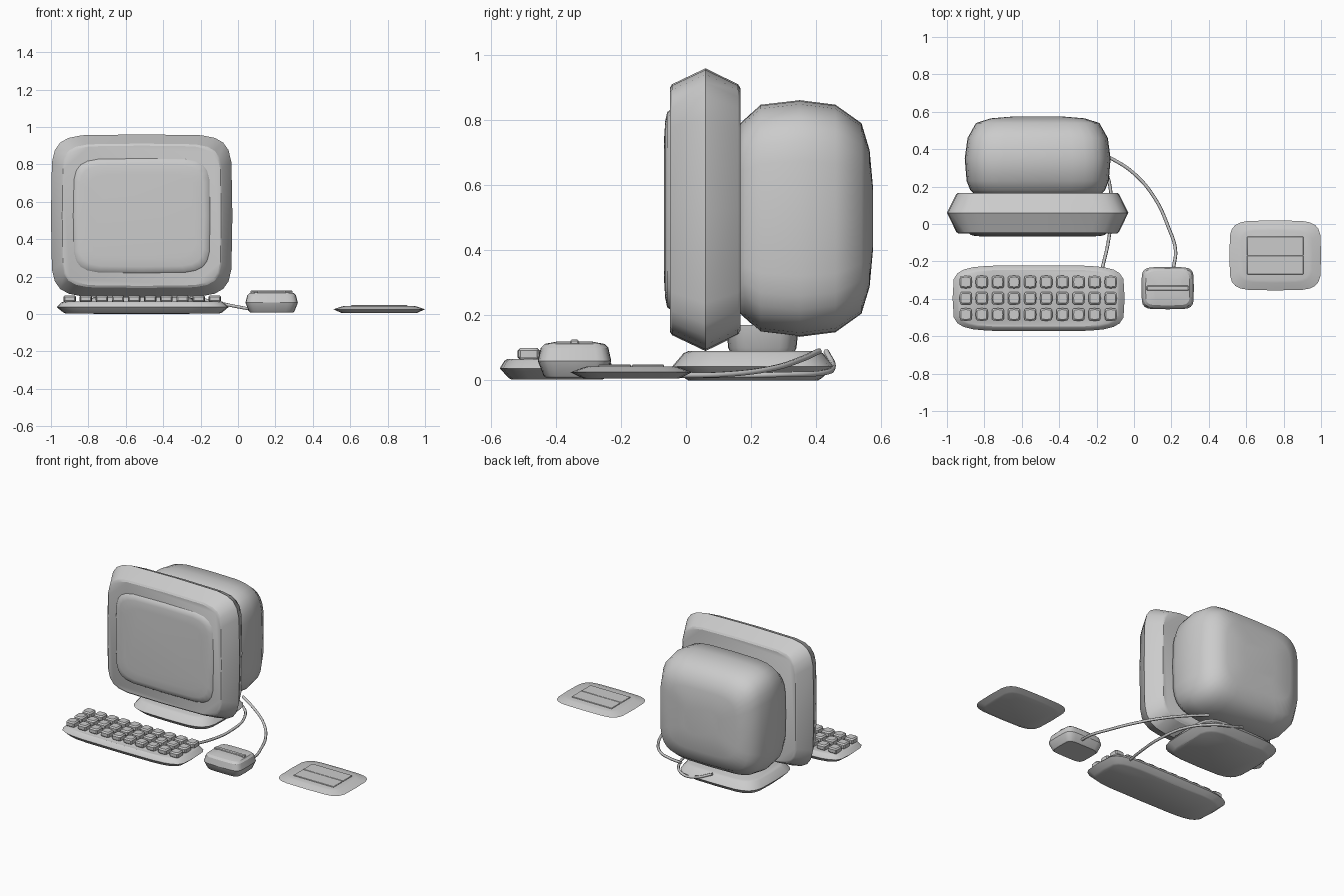
import bpy, bmesh, math
from mathutils import Vector

if "Cube" in bpy.data.objects:
    bpy.data.objects.remove(bpy.data.objects["Cube"], do_unlink=True)

# One plain colour for everything
grey = bpy.data.materials.new("plain_grey")
grey.use_nodes = True
grey.diffuse_color = (0.6, 0.6, 0.6, 1)
grey.node_tree.nodes["Principled BSDF"].inputs["Base Color"].default_value = (0.6, 0.6, 0.6, 1)


def finish(obj, angle=30):
    """Give an object its colour and smooth shading."""
    obj.data.materials.append(grey)
    bpy.ops.object.select_all(action='DESELECT')
    obj.select_set(True)
    bpy.context.view_layer.objects.active = obj
    bpy.ops.object.shade_smooth_by_angle(angle=math.radians(angle))


def outline(hw, hh, power, count):
    """Soft-cornered rectangle as a list of 2D points."""
    pts = []
    for i in range(count):
        t = 2 * math.pi * i / count
        c, s = math.cos(t), math.sin(t)
        pts.append((math.copysign(abs(c) ** (2 / power), c) * hw,
                    math.copysign(abs(s) ** (2 / power), s) * hh))
    return pts


def loft(name, centre, axis, sections, power=6, count=24, angle=30):
    """Skin soft rectangles (position, half width, half height) along an axis."""
    bm = bmesh.new()
    rings = []
    for pos, hw, hh in sections:
        ring = []
        for u, v in outline(hw, hh, power, count):
            offset = (u, pos, v) if axis == 'Y' else (u, v, pos)
            ring.append(bm.verts.new(Vector(centre) + Vector(offset)))
        rings.append(ring)
    for a, b in zip(rings, rings[1:]):
        for i in range(count):
            j = (i + 1) % count
            bm.faces.new((a[i], a[j], b[j], b[i]))
    bm.faces.new(rings[0])
    bm.faces.new(rings[-1])
    bmesh.ops.recalc_face_normals(bm, faces=bm.faces)
    mesh = bpy.data.meshes.new(name)
    bm.to_mesh(mesh)
    bm.free()
    obj = bpy.data.objects.new(name, mesh)
    bpy.context.collection.objects.link(obj)
    finish(obj, angle)
    return obj


def slab(name, centre, size, bevel=0.004):
    bpy.ops.mesh.primitive_cube_add(size=1, location=centre)
    obj = bpy.context.object
    obj.name = name
    obj.scale = size
    bpy.ops.object.transform_apply(location=False, rotation=False, scale=True)
    mod = obj.modifiers.new("soft_edges", 'BEVEL')
    mod.width = bevel
    mod.segments = 1
    finish(obj)


def cord(name, points, radius=0.009):
    curve = bpy.data.curves.new(name, 'CURVE')
    curve.dimensions = '3D'
    curve.bevel_depth = radius
    curve.bevel_resolution = 1
    curve.resolution_u = 6
    curve.use_fill_caps = True
    spline = curve.splines.new('BEZIER')
    spline.bezier_points.add(len(points) - 1)
    for bp, p in zip(spline.bezier_points, points):
        bp.co = p
        bp.handle_left_type = bp.handle_right_type = 'AUTO'
    obj = bpy.data.objects.new(name, curve)
    bpy.context.collection.objects.link(obj)
    curve.materials.append(grey)


MX, MZ = -0.515, 0.525   # monitor centre

# Monitor: front frame, bulging screen and rear case
loft("monitor_frame", (MX, 0, MZ), 'Y', [
    (-0.05, 0.425, 0.375), (-0.043, 0.435, 0.386), (0.06, 0.485, 0.435),
    (0.16, 0.435, 0.386), (0.167, 0.425, 0.375)], power=6.5)
loft("monitor_screen", (MX, 0, MZ), 'Y', [
    (-0.045, 0.37, 0.31), (-0.058, 0.36, 0.3), (-0.064, 0.335, 0.272),
    (-0.067, 0.29, 0.225)], power=6, angle=60)
loft("monitor_case", (MX, 0, 0.498), 'Y', [
    (0.16, 0.34, 0.285), (0.18, 0.36, 0.305), (0.23, 0.38, 0.35),
    (0.35, 0.39, 0.364), (0.46, 0.375, 0.35), (0.54, 0.33, 0.293),
    (0.565, 0.25, 0.21), (0.575, 0.13, 0.1)], power=4.5, count=32, angle=60)

# Stand: neck and foot
loft("stand_neck", (MX, 0.235, 0), 'Z', [
    (0.07, 0.13, 0.09), (0.1, 0.15, 0.105), (0.17, 0.16, 0.112)], power=4)
loft("stand_foot", (MX, 0.207, 0), 'Z', [
    (0, 0.255, 0.2), (0.006, 0.265, 0.21), (0.042, 0.3, 0.25),
    (0.083, 0.27, 0.215), (0.09, 0.255, 0.2)], power=4.5)

# Keyboard with three rows of ten keys
loft("keyboard_body", (-0.51, -0.397, 0), 'Z', [
    (0.002, 0.41, 0.14), (0.008, 0.425, 0.15), (0.037, 0.46, 0.176),
    (0.06, 0.435, 0.162), (0.066, 0.425, 0.152)], power=5)
for row in range(3):
    for col in range(10):
        loft(f"key_{row + 1}_{col + 1}",
             (-0.9 + col * 0.0862, -0.31 - row * 0.087, 0), 'Z', [
                 (0.062, 0.027, 0.027), (0.071, 0.033, 0.034),
                 (0.092, 0.033, 0.034), (0.1, 0.026, 0.026)],
             power=5, count=12)

# Mouse with a raised button bar
loft("mouse_body", (0.18, -0.343, 0), 'Z', [
    (0.008, 0.115, 0.088), (0.014, 0.122, 0.095), (0.06, 0.14, 0.113),
    (0.1, 0.13, 0.104), (0.112, 0.118, 0.092), (0.119, 0.075, 0.055)], power=5.5)
slab("mouse_button", (0.18, -0.343, 0.114), (0.225, 0.026, 0.022))

# Mouse pad with two flat panels on top
loft("mouse_pad", (0.755, -0.168, 0), 'Z', [
    (0.005, 0.2, 0.145), (0.009, 0.21, 0.155), (0.025, 0.245, 0.187),
    (0.04, 0.2, 0.147), (0.043, 0.185, 0.135)], power=5)
for side in (-1, 1):
    slab("pad_panel_" + ("front" if side < 0 else "back"),
         (0.755, -0.168 + side * 0.051, 0.043), (0.3, 0.1, 0.01), bevel=0.002)

# Cords
cord("mouse_cord", [
    (-0.25, 0.41, 0.09), (-0.13, 0.355, 0.065), (0.0, 0.27, 0.038),
    (0.11, 0.14, 0.02), (0.185, -0.02, 0.016), (0.222, -0.14, 0.02),
    (0.21, -0.24, 0.035)])
cord("keyboard_cord", [
    (-0.17, -0.24, 0.035), (-0.135, -0.08, 0.02), (-0.12, 0.08, 0.015),
    (-0.16, 0.3, 0.018), (-0.28, 0.43, 0.025), (-0.39, 0.452, 0.045),
    (-0.5, 0.432, 0.088)])
